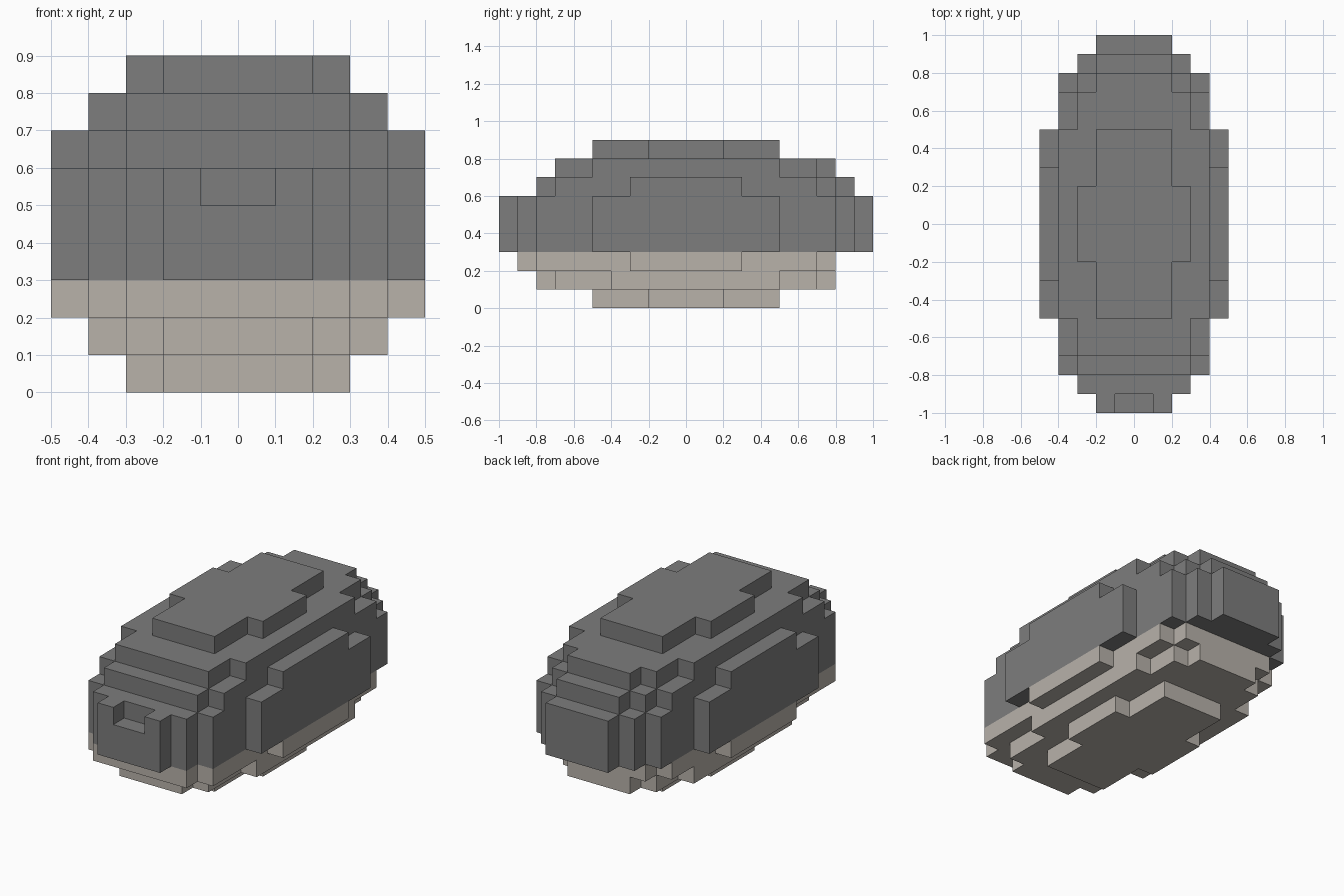
import bpy
import bmesh

cube = bpy.data.objects.get("Cube")
if cube:
    bpy.data.objects.remove(cube, do_unlink=True)

UNIT = 0.1  # size of one block


def make_material(name, rgb):
    mat = bpy.data.materials.new(name)
    mat.use_nodes = True
    color = (*rgb, 1.0)
    mat.diffuse_color = color
    bsdf = mat.node_tree.nodes["Principled BSDF"]
    bsdf.inputs["Base Color"].default_value = color
    bsdf.inputs["Roughness"].default_value = 0.9
    return mat


def stepped_outline(steps, notch=None):
    """Mirror-symmetric outline from (half width, front y, back y), narrow to wide."""
    right = []
    last = None
    for w, front, back in steps:          # front corner steps
        if last is not None:
            right.append((last, front))
        right.append((w, front))
        last = w
    for i in range(len(steps) - 1, -1, -1):   # back corner steps
        w, front, back = steps[i]
        right.append((w, back))
        if i > 0:
            right.append((steps[i - 1][0], back))
    if notch:
        half, depth = notch
        tip = steps[0][1]
        right = [(half, tip + depth), (half, tip)] + right
    return right + [(-x, y) for x, y in reversed(right)]


def make_layer(name, z0, z1, steps, mat, notch=None):
    bm = bmesh.new()
    verts = [bm.verts.new((x * UNIT, y * UNIT, z0 * UNIT))
             for x, y in stepped_outline(steps, notch)]
    base = bm.faces.new(verts)
    top = bmesh.ops.extrude_face_region(bm, geom=[base], use_keep_orig=True)
    moved = [v for v in top["geom"] if isinstance(v, bmesh.types.BMVert)]
    bmesh.ops.translate(bm, verts=moved, vec=(0, 0, (z1 - z0) * UNIT))
    bmesh.ops.recalc_face_normals(bm, faces=bm.faces)
    mesh = bpy.data.meshes.new(name)
    bm.to_mesh(mesh)
    bm.free()
    mesh.materials.append(mat)
    obj = bpy.data.objects.new(name, mesh)
    bpy.context.scene.collection.objects.link(obj)
    return obj


grey = make_material("body grey", (0.205, 0.205, 0.205))
tan = make_material("belly tan", (0.479, 0.445, 0.402))

cap = [(2, -5, 5), (3, -2, 2)]
middle = [(2, -10, 10), (3, -9, 9), (4, -8, 8), (5, -5, 5)]

# Pale underside
make_layer("belly_bottom", 0, 1, cap, tan)
make_layer("belly_lower", 1, 2, [(2, -8, 8), (3, -7, 7), (4, -4, 5)], tan)
make_layer("belly_upper", 2, 3, [(3, -9, 8), (4, -8, 7), (5, -3, 3)], tan)

# Grey body, with a notch at the top of the front
make_layer("body_middle", 3, 5, middle, grey)
make_layer("body_shoulder", 5, 6, middle, grey, notch=(1, 1))
make_layer("back_lower", 6, 7, [(2, -8, 9), (3, -8, 8), (4, -7, 7), (5, -3, 3)], grey)
make_layer("back_upper", 7, 8, [(2, -7, 8), (3, -7, 7), (4, -5, 5)], grey)
make_layer("back_top", 8, 9, cap, grey)
